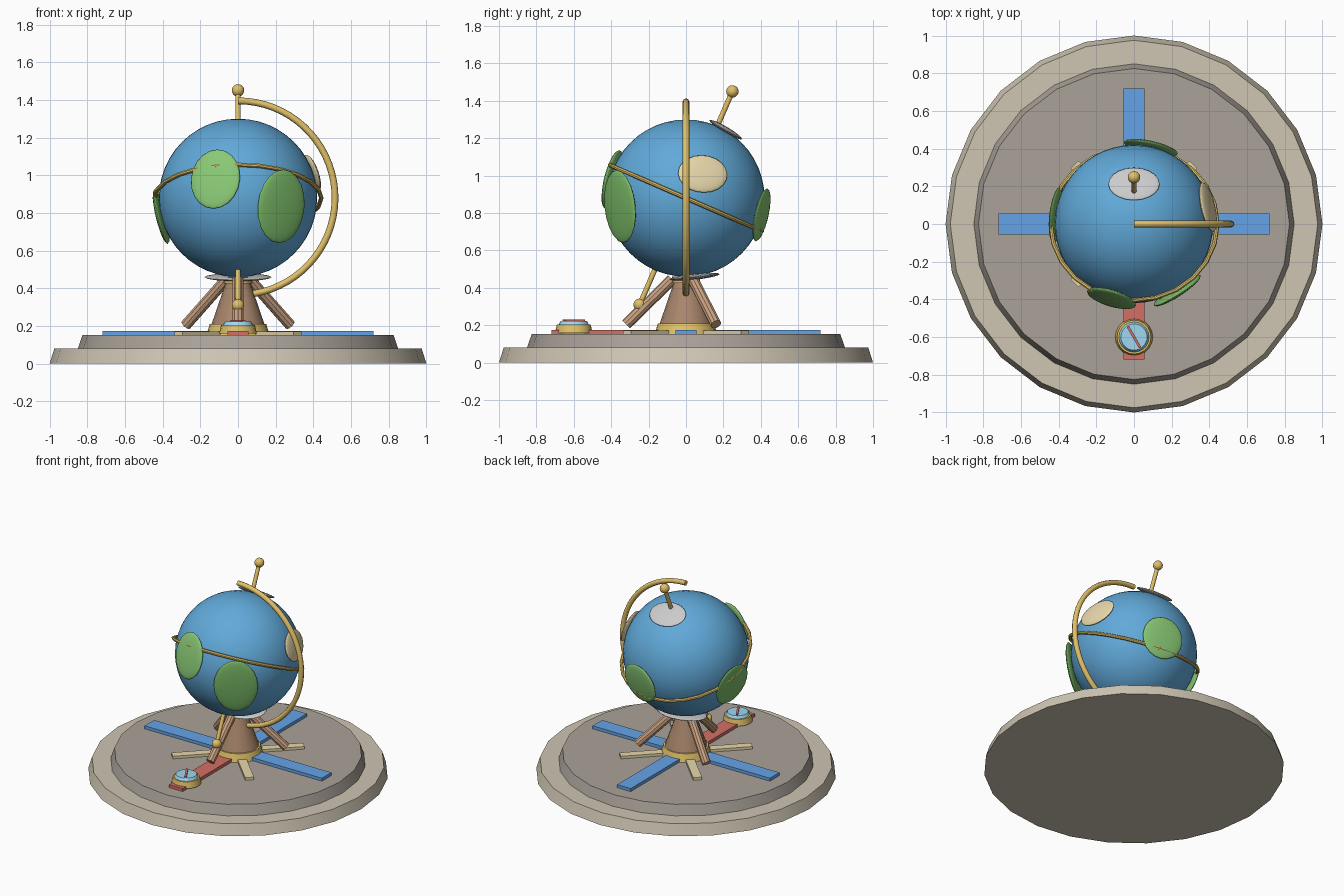
import bpy, math
from mathutils import Vector

if "Cube" in bpy.data.objects:
    bpy.data.objects.remove(bpy.data.objects["Cube"])

def mat(name, r, g, b):
    m = bpy.data.materials.new(name)
    m.diffuse_color = (r, g, b, 1)
    m.use_nodes = True
    m.node_tree.nodes["Principled BSDF"].inputs["Base Color"].default_value = m.diffuse_color
    return m

STONE = mat("pale_stone", .62, .56, .45)
SLATE = mat("dark_stone", .40, .36, .32)
OCEAN = mat("ocean_blue", .12, .40, .70)
GREEN = mat("land_green", .20, .50, .14)
LIGHT = mat("land_light_green", .25, .58, .18)
SAND = mat("sand", .80, .68, .40)
WHITE = mat("ice_white", .88, .88, .86)
GOLD = mat("gold", .75, .53, .14)
BROWN = mat("wood_dark", .40, .24, .15)
WOOD = mat("wood_light", .60, .36, .22)
BLUE = mat("arm_blue", .13, .37, .80)
RED = mat("arm_red", .65, .16, .13)
GLASS = mat("glass_blue", .35, .68, .88)

def finish(name, m, smooth=True):
    o = bpy.context.object
    o.name = name
    o.data.materials.append(m)
    if smooth:
        bpy.ops.object.shade_smooth_by_angle(angle=math.radians(35))
    return o

def frustum(name, m, r1, r2, z0, z1, n=24, x=0, y=0):
    bpy.ops.mesh.primitive_cone_add(vertices=n, radius1=r1, radius2=r2, depth=z1 - z0,
                                    location=(x, y, (z0 + z1) / 2))
    return finish(name, m)

def rod(name, m, a, b, r, n=12):
    a, b = Vector(a), Vector(b)
    bpy.ops.mesh.primitive_cylinder_add(vertices=n, radius=r, depth=(b - a).length, location=(a + b) / 2,
                                        rotation=(b - a).to_track_quat('Z', 'Y').to_euler())
    return finish(name, m)

def ball(name, m, p, r, seg=16, rings=10):
    bpy.ops.mesh.primitive_uv_sphere_add(segments=seg, ring_count=rings, radius=r, location=p)
    return finish(name, m)

def box(name, m, p, size, ang=0):
    bpy.ops.mesh.primitive_cube_add(size=1, location=p, rotation=(0, 0, ang))
    o = finish(name, m, False)
    o.scale = size
    return o

# Stepped round base
frustum("base_lower", STONE, 1.0, .975, 0, .08)
frustum("base_upper", SLATE, .85, .825, .08, .153)

# Direction arms lying on the base
for i in range(4):
    a = i * math.pi / 2
    box(f"main_arm_{i}", RED if i == 3 else BLUE,
        (.385 * math.cos(a), .385 * math.sin(a), .163), (.67, .11, .024), a)
    a += math.pi / 4
    box(f"diagonal_arm_{i}", SAND, (.25 * math.cos(a), .25 * math.sin(a), .162), (.39, .06, .02), a)

# Small compass on the front arm
frustum("compass_case", GOLD, .10, .09, .16, .205, 20, y=-.6)
frustum("compass_glass", GLASS, .08, .07, .205, .223, 20, y=-.6)
box("compass_needle", RED, (0, -.6, .226), (.13, .014, .012), math.radians(-60))

# Pedestal with collars and three braces
frustum("pedestal_foot", GOLD, .168, .15, .153, .21)
frustum("pedestal", BROWN, .142, .065, .205, .43, 16)
frustum("pedestal_collar", GOLD, .075, .075, .425, .46, 16)
for i in range(3):
    a = math.radians(-90 + 120 * i)
    c, s = math.cos(a), math.sin(a)
    rod(f"brace_{i}", WOOD, (.32 * c, .32 * s, .205), (.075 * c, .075 * s, .445), .03, 10)

# Globe
C = Vector((0, 0, .88))
ball("globe", OCEAN, C, .42, 48, 24)

# Land and ice patches: position direction, half width, half height, thickness
patches = [
    ("land_front_left", LIGHT, (-.12, -.395, .10), .136, .162, .025),
    ("land_front_right", GREEN, (.23, -.354, -.045), .148, .196, .025),
    ("land_left", GREEN, (-.41, .05, -.10), .15, .15, .022),
    ("land_back", LIGHT, (.09, .405, -.09), .147, .145, .022),
    ("land_right", SAND, (.395, .09, .13), .135, .105, .022),
    ("ice_north", WHITE, (0, .215, .37), .136, .10, .016),
    ("ice_south", WHITE, (0, .045, -.42), .178, .135, .016),
]
for name, m, d, w, h, t in patches:
    d = Vector(d).normalized()
    o = ball(name, m, C + d * .423, 1, 20, 10)
    o.rotation_euler = d.to_track_quat('Z', 'Y').to_euler()
    o.scale = (w, h, t)

# Tilted axis pins with knobs
tilt = math.radians(23.5)
axis = Vector((0, math.sin(tilt), math.cos(tilt)))
for name, s in (("north", 1), ("south", -1)):
    rod(f"axis_pin_{name}", GOLD, C + axis * .38 * s, C + axis * .62 * s, .014)
    ball(f"axis_knob_{name}", GOLD, C + axis * .622 * s, .033)

# Equator ring
bpy.ops.mesh.primitive_torus_add(major_segments=24, minor_segments=8, major_radius=.442,
                                 minor_radius=.012, location=C, rotation=(-tilt, 0, 0))
finish("equator_ring", GOLD)

# Half-circle meridian bracket
cu = bpy.data.curves.new("meridian_arc", 'CURVE')
cu.dimensions = '3D'
cu.bevel_depth = .018
cu.bevel_resolution = 2
cu.use_fill_caps = True
N = 33
sp = cu.splines.new('POLY')
sp.points.add(N - 1)
for i in range(N):
    a = math.radians(90 - 171 * i / (N - 1))
    sp.points[i].co = (.515 * math.cos(a), 0, .88 + .515 * math.sin(a), 1)
sp.use_smooth = True
cu.materials.append(GOLD)
arc = bpy.data.objects.new("meridian_arc", cu)
bpy.context.collection.objects.link(arc)
